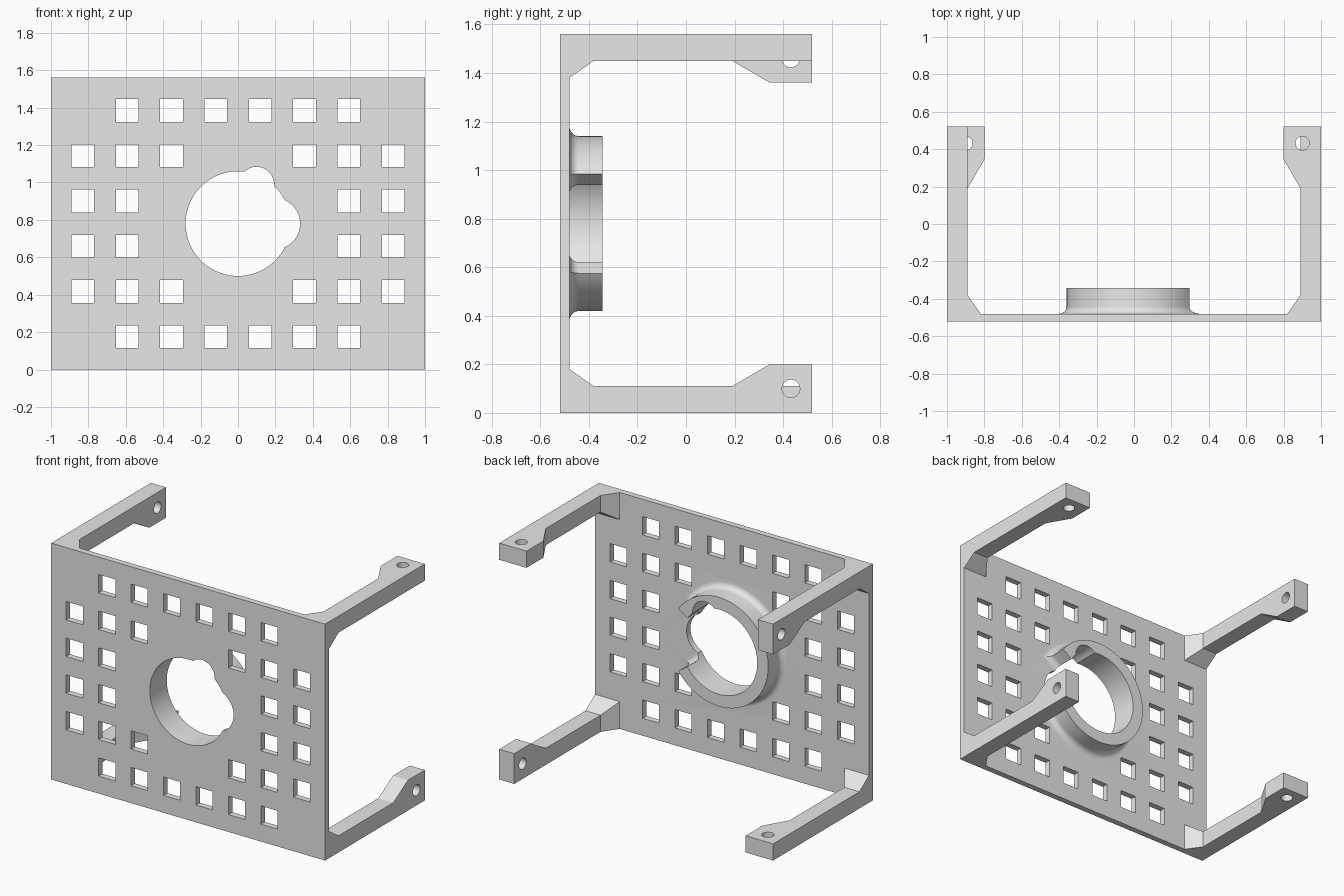
import bpy, bmesh
from math import asin, cos, sin, pi, radians
from mathutils import Matrix

if "Cube" in bpy.data.objects:
    bpy.data.objects.remove(bpy.data.objects["Cube"], do_unlink=True)

grey = bpy.data.materials.new("light_grey")
grey.use_nodes = True
grey.diffuse_color = (0.8, 0.8, 0.8, 1)
grey.node_tree.nodes["Principled BSDF"].inputs["Base Color"].default_value = (0.8, 0.8, 0.8, 1)

HEIGHT, MID = 1.56, 0.78
FRONT, BACK, END = -0.52, -0.48, 0.52


def finish(name, bm):
    bmesh.ops.recalc_face_normals(bm, faces=bm.faces)
    mesh = bpy.data.meshes.new(name)
    bm.to_mesh(mesh)
    bm.free()
    mesh.materials.append(grey)
    obj = bpy.data.objects.new(name, mesh)
    bpy.context.collection.objects.link(obj)
    return obj


def loft(name, loops):
    """Skin matching closed loops and cap both ends."""
    bm = bmesh.new()
    rows = [[bm.verts.new(p) for p in loop] for loop in loops]
    n = len(rows[0])
    for a, b in zip(rows, rows[1:]):
        for i in range(n):
            j = (i + 1) % n
            bm.faces.new((a[i], a[j], b[j], b[i]))
    bm.faces.new(rows[0])
    bm.faces.new(rows[-1])
    return finish(name, bm)


def add_box(bm, centre, size):
    bmesh.ops.create_cube(bm, size=1, matrix=Matrix.Translation(centre) @ Matrix.Diagonal((*size, 1)))


def cylinder(name, centre, radius, depth, axis, segments=96):
    turn = {"X": Matrix.Rotation(pi / 2, 4, "Y"), "Y": Matrix.Rotation(pi / 2, 4, "X"),
            "Z": Matrix.Identity(4)}[axis]
    bm = bmesh.new()
    bmesh.ops.create_cone(bm, cap_ends=True, segments=segments, radius1=radius, radius2=radius,
                          depth=depth, matrix=Matrix.Translation(centre) @ turn)
    return finish(name, bm)


def combine(obj, other, operation="DIFFERENCE"):
    other.hide_render = True
    mod = obj.modifiers.new(other.name, "BOOLEAN")
    mod.operation, mod.solver, mod.object = operation, "EXACT", other
    activate(obj)
    bpy.ops.object.modifier_apply(modifier=mod.name)
    bpy.data.objects.remove(other, do_unlink=True)


def activate(obj):
    bpy.ops.object.select_all(action="DESELECT")
    obj.select_set(True)
    bpy.context.view_layer.objects.active = obj


def smooth(obj):
    activate(obj)
    bpy.ops.object.shade_smooth_by_angle(angle=radians(25))


# Flat front plate
bm = bmesh.new()
add_box(bm, (0, (FRONT + BACK) / 2, MID), (2, BACK - FRONT, HEIGHT))
plate = finish("vented_plate", bm)

# Square vents: an 8 by 6 grid without its corners and its middle
bm = bmesh.new()
for col in (-7, -5, -3, -1, 1, 3, 5, 7):
    for row in (-5, -3, -1, 1, 3, 5):
        corner = abs(col) == 7 and abs(row) == 5
        middle = (abs(col) == 1 and abs(row) < 5) or (abs(col) == 3 and abs(row) == 1)
        if not corner and not middle:
            add_box(bm, (col * 0.1185, -0.5, MID + row * 0.121), (0.121, 0.2, 0.121))
combine(plate, finish("vent_cutter", bm))

# Open collar with a filleted foot, gap towards +x
GAP, OUTER, INNER, FILLET, STEPS = radians(34.7), 0.36, 0.26, 0.04, 80


def collar_loop(y, grow):
    def arc(radius):
        start = GAP - asin(grow / radius)
        sweep = 2 * pi - 2 * start
        return [(radius * cos(start + sweep * i / STEPS), y,
                 MID + radius * sin(start + sweep * i / STEPS)) for i in range(STEPS + 1)]
    return arc(OUTER + grow) + arc(INNER)[::-1]


loops = [collar_loop(-0.5, FILLET)]
for k in range(9):
    t = pi / 2 * (1 - k / 8)
    loops.append(collar_loop(BACK + FILLET * (1 - sin(t)), FILLET * (1 - cos(t))))
loops.append(collar_loop(-0.343, 0))
combine(plate, loft("collar", loops), "UNION")

# Round opening with a small and a large side lobe
for x, z, radius in ((0, MID, 0.28), (0.1, 0.992, 0.092), (0.194, MID, 0.138)):
    combine(plate, cylinder("opening_cutter", (x, -0.4, z), radius, 0.6, "Y"))
smooth(plate)


# Corner legs: flared at the plate, widened one way at the drilled end
def leg(name, sx, top, flare):
    sz = -1 if top else 1
    base = HEIGHT if top else 0
    loops = []
    for y, wide, thick in ((BACK, 0.18, 0.18), (-0.38, 0.11, 0.11), (0.19, 0.11, 0.11),
                           (0.345, 0.2, 0.11), (END, 0.2, 0.11)):
        w, h = (wide, thick) if flare == "X" else (thick, wide)
        loops.append([(sx * (1 - u * w), y, base + sz * v * h)
                      for u, v in ((0, 0), (1, 0), (1, 1), (0, 1))])
    obj = loft(name, loops)
    hole_axis = "Z" if flare == "X" else "X"
    hole = cylinder("screw_hole_cutter", (sx * 0.9, 0.432, base + sz * 0.1), 0.037, 0.6, hole_axis, 32)
    combine(obj, hole)
    smooth(obj)


leg("top_left_leg", 1, True, "X")
leg("top_right_leg", -1, True, "Z")
leg("bottom_left_leg", 1, False, "Z")
leg("bottom_right_leg", -1, False, "X")
